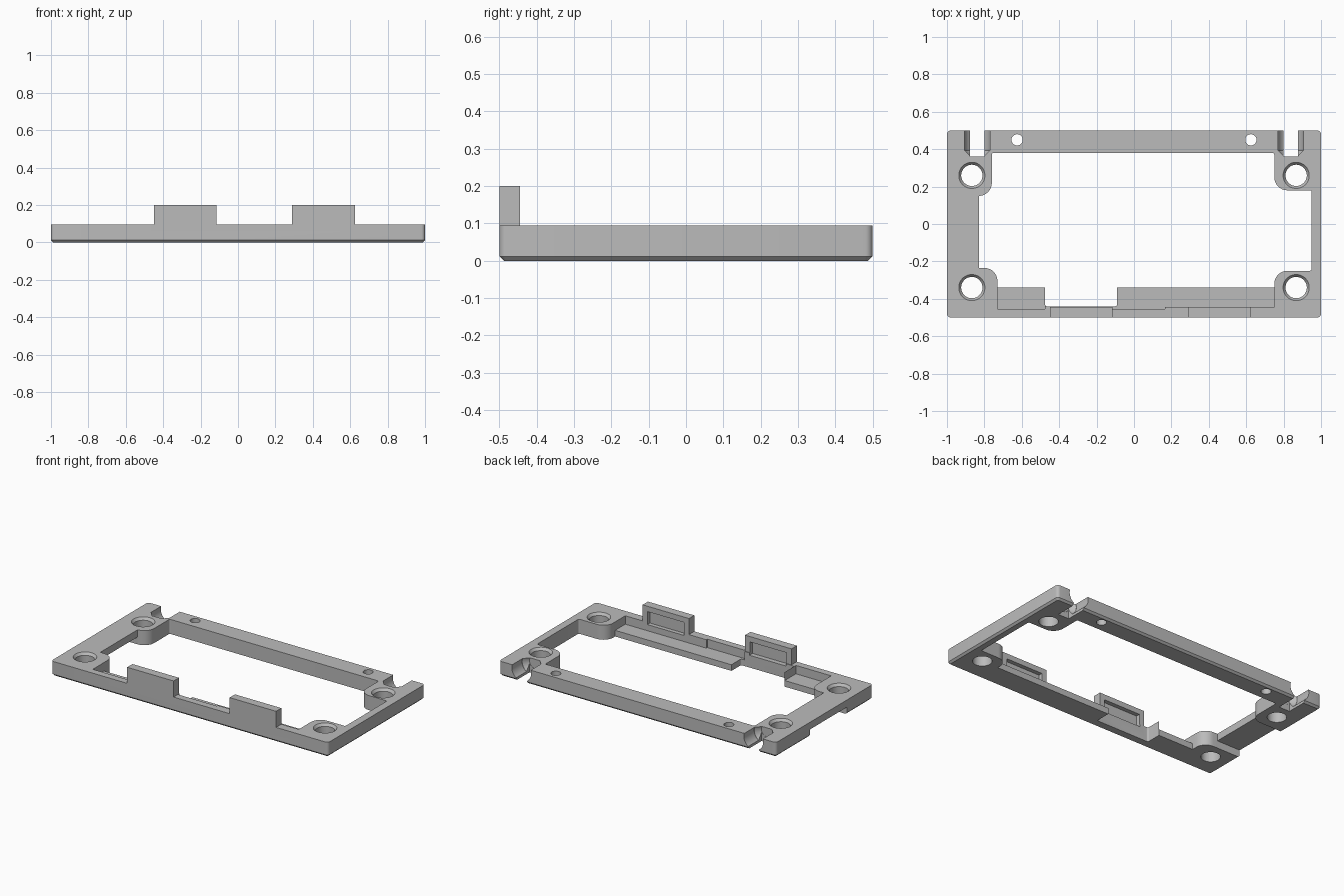
import bpy, bmesh, math
from mathutils import Vector, Matrix

if "Cube" in bpy.data.objects:
    bpy.data.objects.remove(bpy.data.objects["Cube"])

TOP = 0.095       # frame thickness
TAB_TOP = 0.2
LEDGE = 0.04

grey = bpy.data.materials.new("plain grey")
grey.use_nodes = True
grey.diffuse_color = (0.5, 0.5, 0.5, 1)
grey.node_tree.nodes["Principled BSDF"].inputs["Base Color"].default_value = grey.diffuse_color


def finish(name, bm):
    bmesh.ops.recalc_face_normals(bm, faces=bm.faces)
    mesh = bpy.data.meshes.new(name)
    bm.to_mesh(mesh)
    bm.free()
    mesh.materials.append(grey)
    ob = bpy.data.objects.new(name, mesh)
    bpy.context.collection.objects.link(ob)
    return ob


def fill_box(bm, x0, x1, y0, y1, z0, z1):
    mid = Vector((x0 + x1, y0 + y1, z0 + z1)) / 2
    size = Matrix.Diagonal((x1 - x0, y1 - y0, z1 - z0, 1))
    bmesh.ops.create_cube(bm, size=1, matrix=Matrix.Translation(mid) @ size)


def box(name, *limits):
    bm = bmesh.new()
    fill_box(bm, *limits)
    return finish(name, bm)


def cone(name, r_start, r_end, length, start, along_y=False):
    """Cone or cylinder running from start along +z or +y."""
    bm = bmesh.new()
    turn = Matrix.Rotation(-math.pi / 2 if along_y else 0, 4, 'X')
    mat = Matrix.Translation(start) @ turn @ Matrix.Translation((0, 0, length / 2))
    bmesh.ops.create_cone(bm, cap_ends=True, segments=48, radius1=r_start,
                          radius2=r_end, depth=length, matrix=mat)
    return finish(name, bm)


def prism(name, corners, z0, z1):
    """Right-angled outline with rounded corners (x, y, radius), extruded."""
    bm = bmesh.new()
    verts = []
    for i, (x, y, r) in enumerate(corners):
        p = Vector((x, y, z0))
        if r == 0:
            verts.append(bm.verts.new(p))
            continue
        u = (Vector((*corners[i - 1][:2], z0)) - p).normalized()
        v = (Vector((*corners[(i + 1) % len(corners)][:2], z0)) - p).normalized()
        for k in range(9):
            t = k / 8 * math.pi / 2
            verts.append(bm.verts.new(p + r * (u + v - v * math.cos(t) - u * math.sin(t))))
    face = bm.faces.new(verts)
    new = bmesh.ops.extrude_face_region(bm, geom=[face])["geom"]
    bmesh.ops.translate(bm, vec=(0, 0, z1 - z0),
                        verts=[g for g in new if isinstance(g, bmesh.types.BMVert)])
    return finish(name, bm)


def combine(target, tool, operation='DIFFERENCE'):
    mod = target.modifiers.new("combine", 'BOOLEAN')
    mod.operation, mod.solver, mod.object = operation, 'EXACT', tool
    bpy.context.view_layer.objects.active = target
    bpy.ops.object.modifier_apply(modifier=mod.name)
    bpy.data.objects.remove(tool)


# Plate with rounded corners and a chamfered bottom rim
bm = bmesh.new()
fill_box(bm, -1, 1, -0.5, 0.5, 0, TOP)
upright = [e for e in bm.edges if abs(e.verts[0].co.z - e.verts[1].co.z) > 0.01]
bmesh.ops.bevel(bm, geom=upright, offset=0.02, segments=5, profile=0.5, affect='EDGES')
rim = [e for e in bm.edges if all(v.co.z < 0.001 for v in e.verts)]
bmesh.ops.bevel(bm, geom=rim, offset=0.012, segments=1, affect='EDGES')
frame = finish("frame", bm)

# Central opening, curving around the screw bosses
R, S = 0.07, 0.01
opening = [(-0.76, 0.38, S), (-0.76, 0.15, R), (-0.83, 0.15, 0), (-0.83, -0.235, 0),
           (-0.73, -0.235, R), (-0.73, -0.34, 0), (-0.475, -0.34, 0), (-0.475, -0.44, S),
           (-0.09, -0.44, S), (-0.09, -0.34, 0), (0.75, -0.34, 0), (0.75, -0.25, R),
           (0.95, -0.25, S), (0.95, 0.18, S), (0.75, 0.18, R), (0.75, 0.38, S)]
combine(frame, prism("opening_cutter", opening, -1, 1))

# Lowered ledges along the inside of the front bar
for x0, x1, y0 in [(-0.73, -0.475, -0.455), (-0.115, 0.165, -0.455), (0.16, 0.75, -0.445)]:
    combine(frame, box("ledge_cutter", x0, x1, y0, -0.33, LEDGE, 1))

# Upright front tabs with a shallow pocket on the inner face
for x0, x1 in [(-0.45, -0.115), (0.29, 0.625)]:
    combine(frame, box("tab", x0, x1, -0.5, -0.445, 0.06, TAB_TOP), 'UNION')
    combine(frame, box("pocket_cutter", x0 + 0.035, x1 - 0.035, -0.472, -0.4, 0.08, 0.165))

# Relief under the wide side bar
combine(frame, box("relief_cutter", -1.1, -0.8, -0.235, 0.15, -1, 0.048))

for side in (-1, 1):
    # Round cable channels with a narrow slit below, open at the back
    x = side * 0.838
    combine(frame, cone("channel_end_cutter", 0.04, 0.07, 0.035, (x, 0.36, 0.075), True))
    combine(frame, cone("channel_cutter", 0.07, 0.07, 0.2, (x, 0.394, 0.075), True))
    combine(frame, box("slit_cutter", x - 0.039, x + 0.039, 0.361, 0.6, -1, 1))
    # Countersunk screw holes and small pin holes
    for y in (0.26, -0.34):
        spot = side * 0.867
        combine(frame, cone("hole_cutter", 0.057, 0.057, 1, (spot, y, -0.5)))
        combine(frame, cone("countersink_cutter", 0.05, 0.074, 0.03, (spot, y, TOP - 0.025)))
    combine(frame, cone("pin_hole_cutter", 0.03, 0.03, 1, (side * 0.625, 0.45, -0.5)))

bpy.ops.object.select_all(action='DESELECT')
frame.select_set(True)
bpy.context.view_layer.objects.active = frame
bpy.ops.object.shade_smooth_by_angle(angle=math.radians(30))
